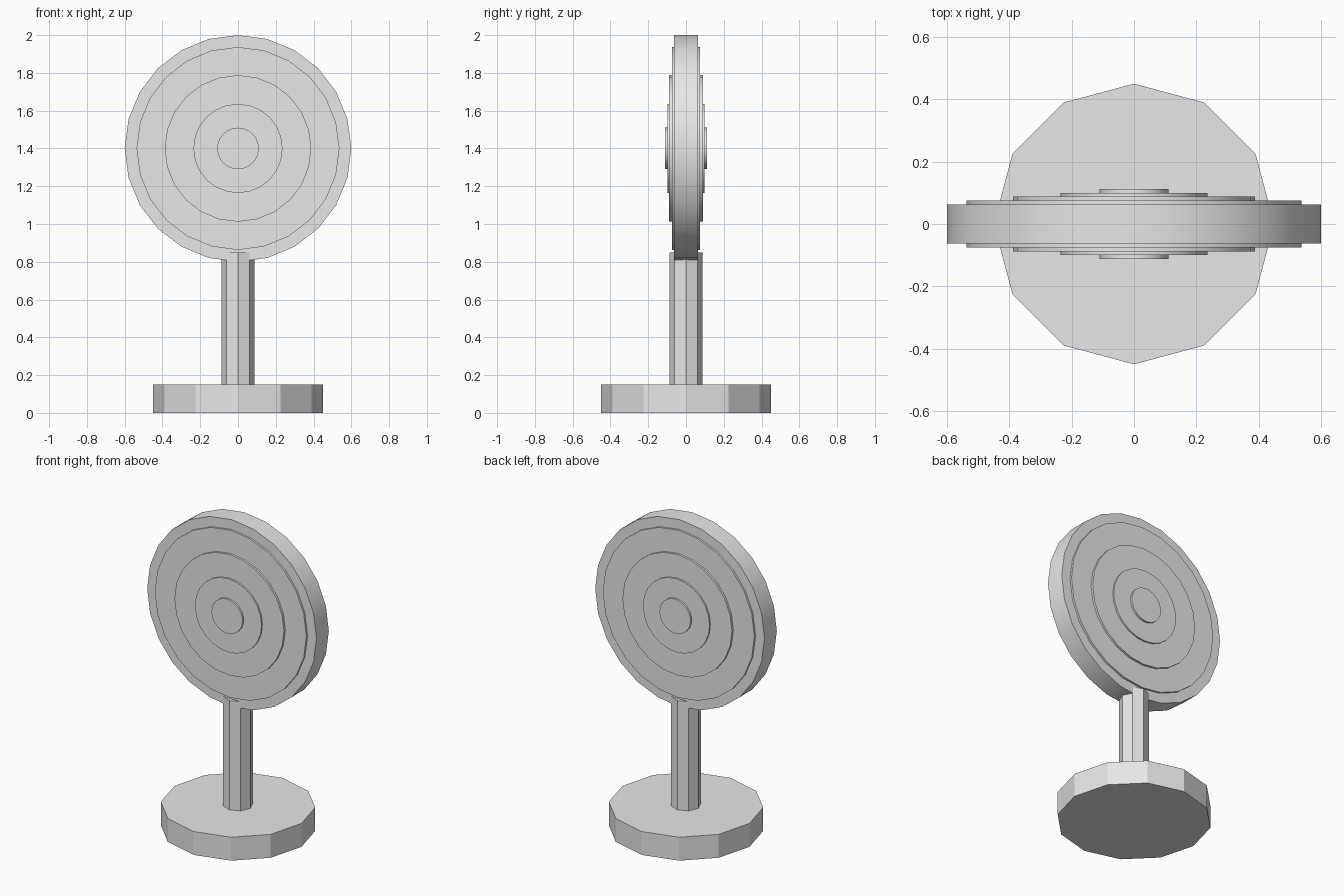
import bpy
import math

cube = bpy.data.objects.get("Cube")
if cube:
    bpy.data.objects.remove(cube, do_unlink=True)

grey = bpy.data.materials.new("plain_grey")
grey.use_nodes = True
colour = (0.8, 0.8, 0.8, 1)
grey.diffuse_color = colour
grey.node_tree.nodes["Principled BSDF"].inputs["Base Color"].default_value = colour


def cylinder(name, sides, radius, depth, z, upright=True, smooth=False):
    """Prism centred at height z, standing up or facing the front."""
    tilt = 0 if upright else math.pi / 2
    bpy.ops.mesh.primitive_cylinder_add(
        vertices=sides, radius=radius, depth=depth,
        location=(0, 0, z), rotation=(tilt, 0, 0))
    obj = bpy.context.object
    obj.name = name
    obj.data.materials.append(grey)
    if smooth:
        bpy.ops.object.shade_smooth_by_angle(angle=math.radians(25))
    return obj


# Foot and pole
cylinder("base", 12, 0.45, 0.15, 0.075)
cylinder("pole", 8, 0.0875, 0.71, 0.495)

# Round board with stepped target rings showing on both faces
DISC_Z = 1.4
rings = [
    ("board", 0.6, 0.125),
    ("outer_ring", 0.537, 0.15),
    ("middle_ring", 0.388, 0.178),
    ("inner_ring", 0.236, 0.198),
    ("bullseye", 0.11, 0.223),
]
for name, radius, depth in rings:
    cylinder(name, 24, radius, depth, DISC_Z, upright=False, smooth=True)
